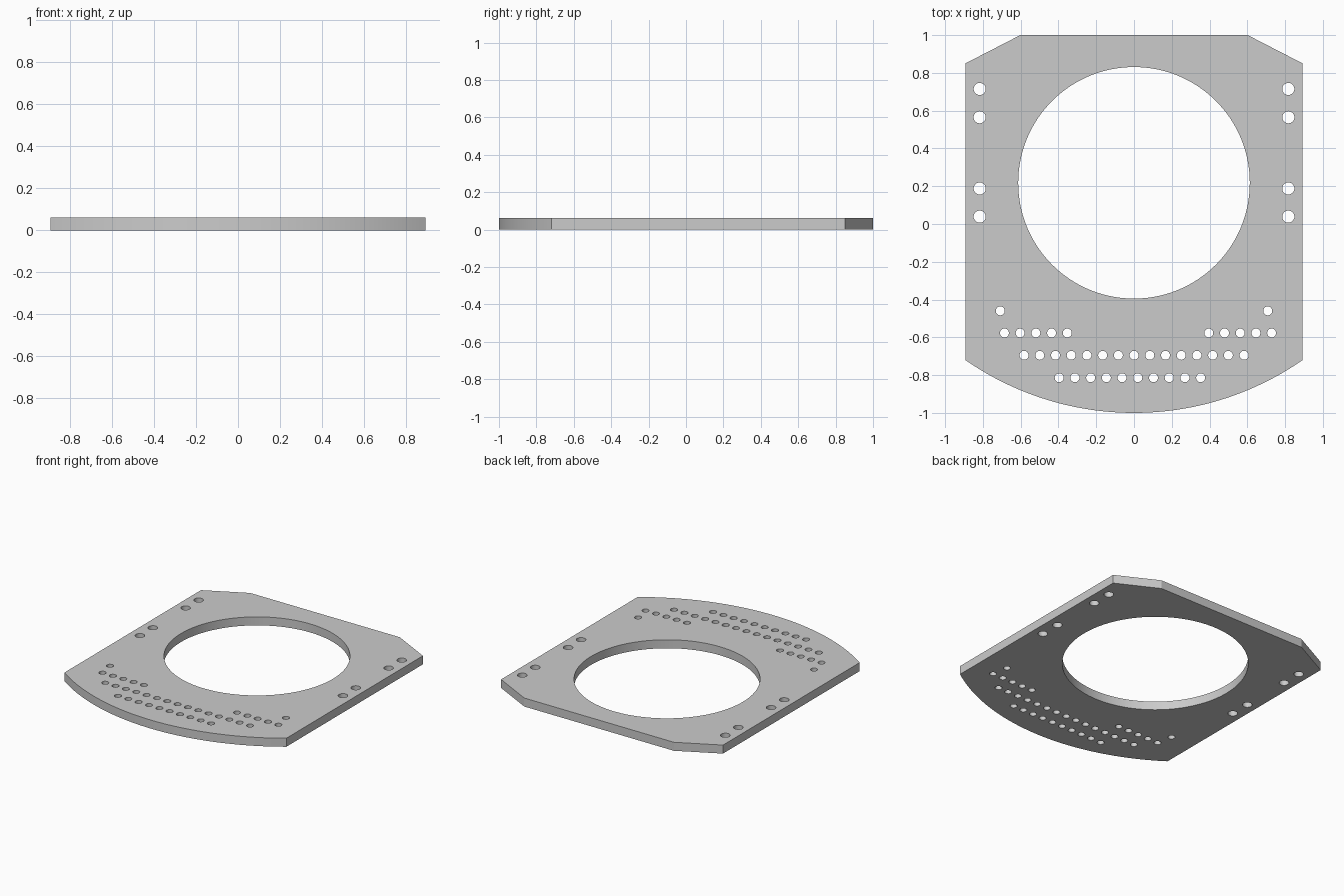
import bpy, bmesh
from math import sin, cos, asin, pi

if "Cube" in bpy.data.objects:
    bpy.data.objects.remove(bpy.data.objects["Cube"])

THICK = 0.062
PITCH = 0.0832

curve = bpy.data.curves.new("plate_profile", 'CURVE')
curve.dimensions = '2D'
curve.fill_mode = 'BOTH'
curve.extrude = THICK / 2


def loop(points):
    s = curve.splines.new('POLY')
    s.points.add(len(points) - 1)
    for p, (x, y) in zip(s.points, points):
        p.co = (x, y, 0, 1)
    s.use_cyclic_u = True


def hole(x, y, r, n=24):
    loop([(x + r * cos(2 * pi * i / n), y + r * sin(2 * pi * i / n)) for i in range(n)])


# Outline: chamfered top corners, straight sides, bowed front edge
W, CORNER_Y = 0.893, -0.72
sag = CORNER_Y + 1
R = (W * W + sag * sag) / (2 * sag)
half = asin(W / R)
N = 48
arc = [(R * sin(a), R - 1 - R * cos(a))
       for a in (-half + 2 * half * i / N for i in range(N + 1))]
loop(arc + [(W, 0.85), (0.602, 1), (-0.602, 1), (-W, 0.85)])

# Large central opening
hole(0, 0.218, 0.613, 128)

# Mounting holes down both sides, and the outer pair of small holes
for side in (-1, 1):
    for y in (0.715, 0.565, 0.188, 0.039):
        hole(side * 0.817, y, 0.032, 32)
    hole(side * 0.708, -0.46, 0.0237)

# Rows of small holes: start x, y, count
for x0, y, count in ((-0.686, -0.577, 5), (0.396, -0.577, 5),
                     (-0.582, -0.695, 15), (-0.396, -0.814, 10)):
    for i in range(count):
        hole(x0 + i * PITCH, y, 0.0237)

# Turn the filled profile into a solid mesh resting on the ground
profile = bpy.data.objects.new("plate_profile", curve)
bpy.context.collection.objects.link(profile)
bpy.context.view_layer.update()
deps = bpy.context.evaluated_depsgraph_get()
mesh = bpy.data.meshes.new_from_object(profile.evaluated_get(deps))
bpy.data.objects.remove(profile)

bm = bmesh.new()
bm.from_mesh(mesh)
bmesh.ops.remove_doubles(bm, verts=bm.verts, dist=1e-5)
bmesh.ops.translate(bm, verts=bm.verts, vec=(0, 0, THICK / 2))
bmesh.ops.recalc_face_normals(bm, faces=bm.faces)
bm.to_mesh(mesh)
bm.free()

plate = bpy.data.objects.new("mounting_plate", mesh)
bpy.context.collection.objects.link(plate)
bpy.context.view_layer.objects.active = plate
plate.select_set(True)
bpy.ops.object.shade_smooth_by_angle(angle=0.4)
